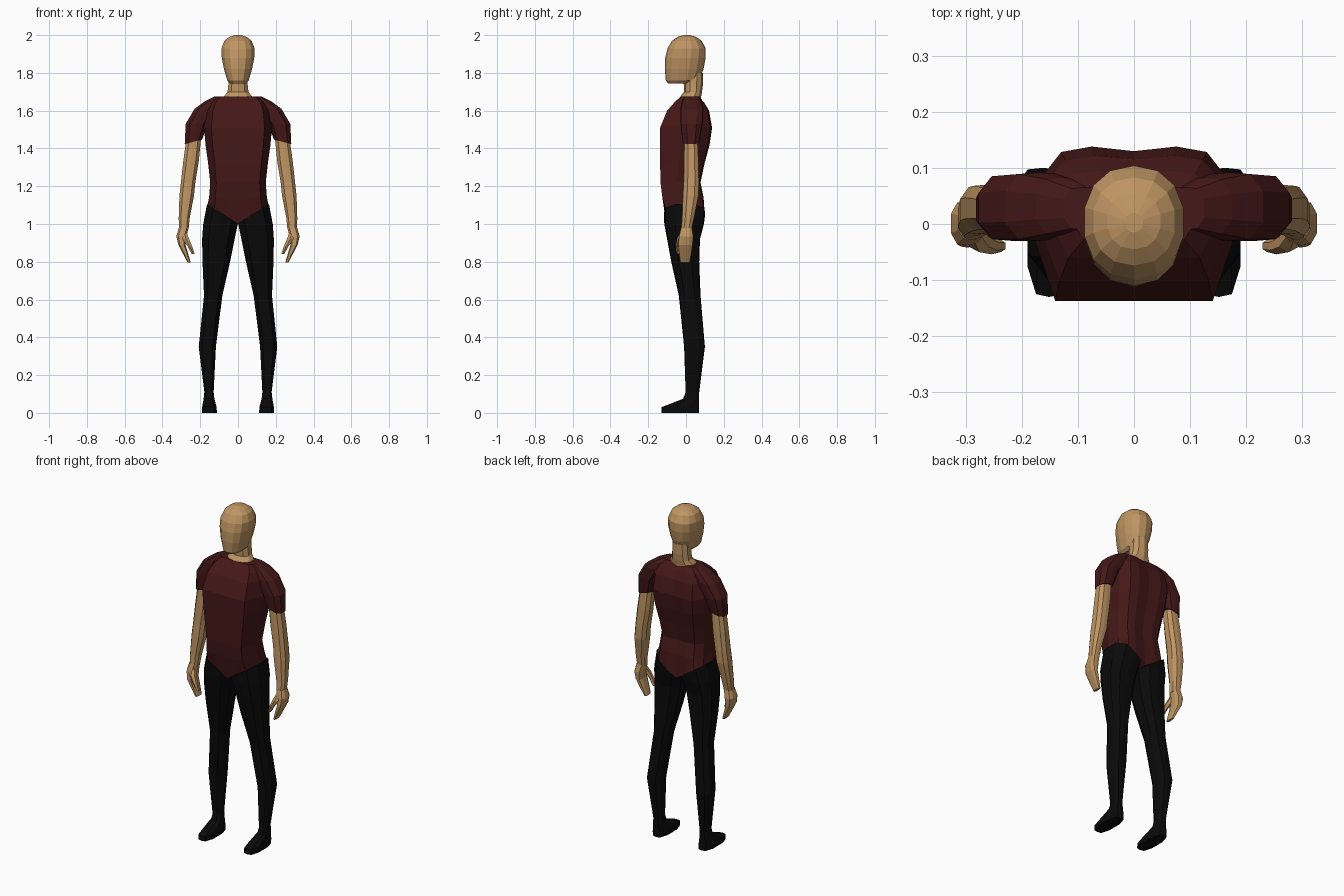
import bpy, bmesh, math


def material(name, rgb):
    m = bpy.data.materials.new(name)
    m.diffuse_color = (*rgb, 1)
    return m


skin = material("skin", (0.52, 0.30, 0.125))
red = material("dark_red_cloth", (0.06, 0.009, 0.009))
black = material("black_cloth", (0.003, 0.003, 0.003))


def oval(n, power=1.0):
    """Closed unit outline starting at the front centre; power < 1 is boxier."""
    pts = []
    for i in range(n):
        a = 2 * math.pi * i / n
        s, c = math.sin(a), -math.cos(a)
        pts.append((math.copysign(abs(s) ** power, s) if abs(s) > 1e-6 else 0,
                    math.copysign(abs(c) ** power, c) if abs(c) > 1e-6 else 0))
    return pts


def loft(name, outline, rings, mat, mirror=False, low_v=0.0, high_tilt=0.0, low_tilt=0.0):
    """Skin an outline through rings of (z, x0, x1, y0, y1), lowest first."""
    bm = bmesh.new()
    loops = []
    for k, (z, x0, x1, y0, y1) in enumerate(rings):
        loop = []
        for tx, ty in outline:
            dz = 0
            if k == 0:
                dz = low_v * abs(tx) + low_tilt * tx
            elif k == len(rings) - 1:
                dz = high_tilt * tx
            loop.append(bm.verts.new(((x0 + x1) / 2 + tx * (x1 - x0) / 2,
                                      (y0 + y1) / 2 + ty * (y1 - y0) / 2, z + dz)))
        loops.append(loop)
    n = len(outline)
    for a, b in zip(loops, loops[1:]):
        for i in range(n):
            j = (i + 1) % n
            bm.faces.new((a[i], a[j], b[j], b[i]))
    # each end is closed by two halves so a V-shaped end stays flat
    h = n // 2
    for loop in (loops[0], loops[-1]):
        bm.faces.new(loop[:h + 1])
        bm.faces.new(loop[h:] + loop[:1])
    bmesh.ops.recalc_face_normals(bm, faces=bm.faces)
    me = bpy.data.meshes.new(name)
    bm.to_mesh(me)
    bm.free()
    me.materials.append(mat)
    ob = bpy.data.objects.new(name, me)
    bpy.context.collection.objects.link(ob)
    if mirror:
        mod = ob.modifiers.new("mirror", 'MIRROR')
        mod.use_mirror_merge = False
    return ob


def centred(rows):
    return [(z, -w, w, y0, y1) for z, w, y0, y1 in rows]


# head and neck
loft("head", oval(14, 0.9), centred([
    (1.745, 0.042, -0.095, 0.03), (1.76, 0.058, -0.107, 0.07),
    (1.82, 0.076, -0.112, 0.093), (1.88, 0.088, -0.110, 0.104),
    (1.93, 0.090, -0.098, 0.104), (1.97, 0.074, -0.074, 0.083),
    (1.99, 0.048, -0.045, 0.055), (2.0, 0.016, -0.015, 0.02)]), skin)
loft("neck", oval(10, 0.9), centred([
    (1.64, 0.09, -0.03, 0.075), (1.675, 0.078, -0.03, 0.08),
    (1.70, 0.058, -0.010, 0.085), (1.74, 0.053, -0.012, 0.09),
    (1.80, 0.050, -0.01, 0.09)]), skin)

# shirt body: flat front panel, shoulder blades behind, V-shaped hem
half = [(0.4, -1), (0.78, -1), (1, -0.15), (0.95, 0.55), (0.72, 0.93), (0.42, 1)]
torso = [(0, -1)] + half + [(0, 0.94)] + [(-x, y) for x, y in reversed(half)]
loft("shirt_body", torso, centred([
    (1.0, 0.162, -0.105, 0.10), (1.14, 0.153, -0.125, 0.093),
    (1.22, 0.147, -0.135, 0.077), (1.32, 0.158, -0.137, 0.098),
    (1.42, 0.172, -0.137, 0.125), (1.51, 0.180, -0.137, 0.138),
    (1.60, 0.170, -0.100, 0.122), (1.645, 0.150, -0.060, 0.095),
    (1.675, 0.115, -0.028, 0.068)]), red, low_v=0.10)

# sleeves
octagon = [(0, -1), (0.6, -0.95), (1, -0.45), (1, 0.45), (0.6, 0.95),
           (0, 1), (-0.6, 0.95), (-1, 0.45), (-1, -0.45), (-0.6, -0.95)]
loft("sleeve", octagon, [
    (1.435, 0.190, 0.282, -0.018, 0.070), (1.53, 0.160, 0.277, -0.030, 0.088),
    (1.61, 0.110, 0.230, -0.030, 0.092), (1.65, 0.080, 0.175, -0.020, 0.082),
    (1.675, 0.060, 0.125, -0.010, 0.065)], red, mirror=True, low_tilt=-0.012)

# arms, curled hands and thumbs
loft("arm", octagon, [
    (0.97, 0.262, 0.312, -0.027, 0.030), (1.03, 0.256, 0.314, -0.022, 0.043),
    (1.15, 0.233, 0.310, -0.018, 0.068), (1.22, 0.226, 0.302, -0.014, 0.070),
    (1.33, 0.208, 0.290, -0.012, 0.068), (1.46, 0.195, 0.272, -0.010, 0.062)],
     skin, mirror=True)
loft("hand", octagon, [
    (0.795, 0.250, 0.266, -0.030, 0.020), (0.85, 0.266, 0.295, -0.038, 0.030),
    (0.89, 0.278, 0.316, -0.042, 0.036), (0.935, 0.272, 0.326, -0.038, 0.040),
    (0.98, 0.262, 0.314, -0.027, 0.032)], skin, mirror=True)
loft("thumb", oval(6), [
    (0.842, 0.228, 0.246, -0.050, -0.028), (0.88, 0.240, 0.268, -0.054, -0.026),
    (0.92, 0.256, 0.296, -0.050, -0.014), (0.955, 0.270, 0.30, -0.030, 0.0)],
     skin, mirror=True)

# trouser legs running into the shoes
loft("leg", octagon, [
    (0.0, 0.112, 0.190, -0.130, 0.070), (0.03, 0.113, 0.190, -0.130, 0.070),
    (0.075, 0.125, 0.182, -0.015, 0.070), (0.11, 0.129, 0.178, -0.002, 0.070),
    (0.35, 0.117, 0.208, -0.010, 0.100), (0.62, 0.083, 0.180, -0.038, 0.077),
    (0.80, 0.042, 0.188, -0.078, 0.070), (0.92, 0.018, 0.190, -0.100, 0.074),
    (1.0, 0.001, 0.184, -0.115, 0.095), (1.055, 0.001, 0.164, -0.117, 0.102)],
     black, mirror=True, high_tilt=0.05)
